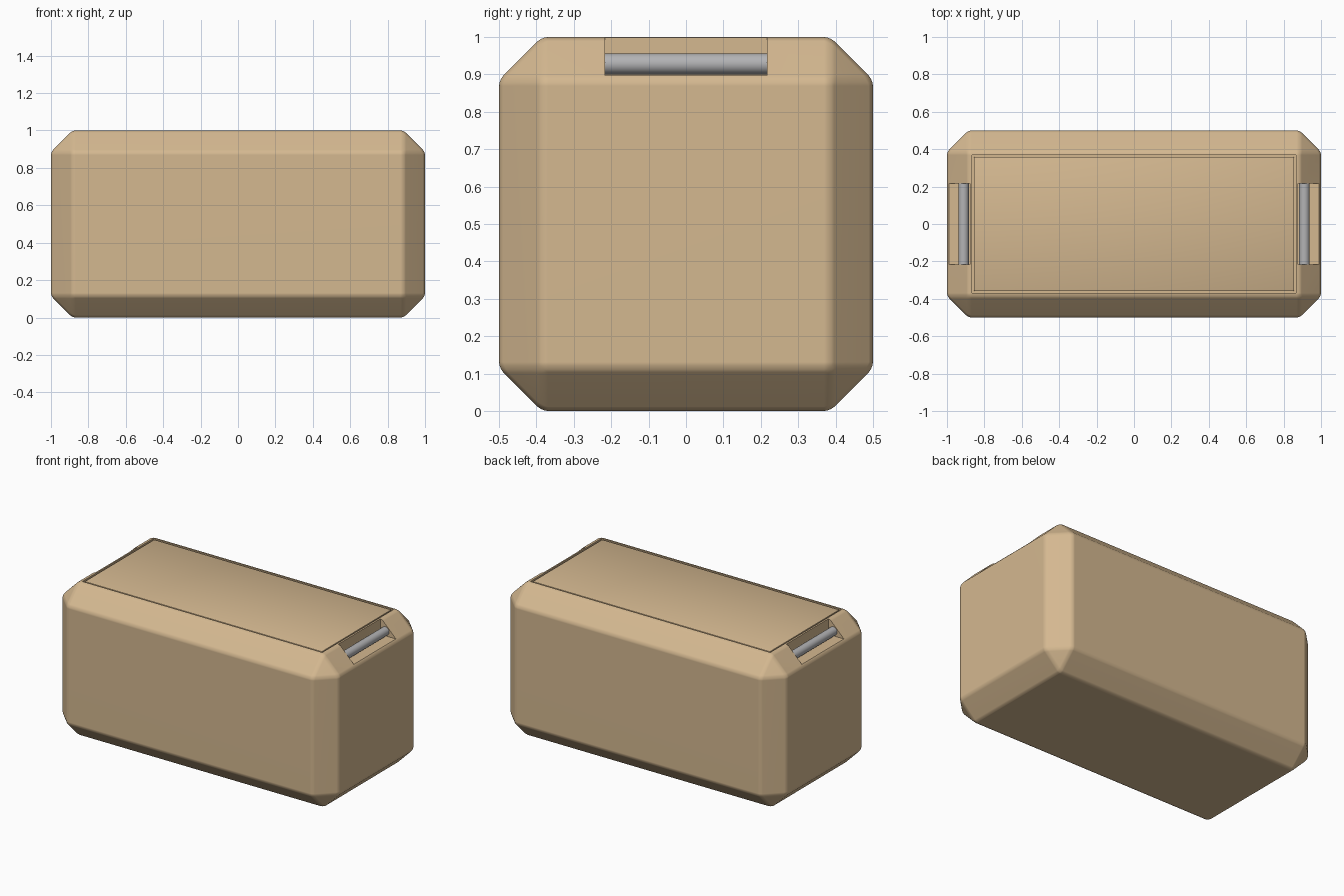
import bpy, bmesh, math
from mathutils import Matrix, Vector

if "Cube" in bpy.data.objects:
    bpy.data.objects.remove(bpy.data.objects["Cube"])


def finish(bm, name, color=None, angle=30):
    me = bpy.data.meshes.new(name)
    bm.to_mesh(me)
    bm.free()
    ob = bpy.data.objects.new(name, me)
    bpy.context.collection.objects.link(ob)
    if color:
        me.materials.append(color)
    bpy.ops.object.select_all(action='DESELECT')
    ob.select_set(True)
    bpy.context.view_layer.objects.active = ob
    bpy.ops.object.shade_smooth_by_angle(angle=math.radians(angle))
    return ob


def box(lo, hi, *bevels):
    """Box between two corners, with successive (width, segments) bevels."""
    lo, hi = Vector(lo), Vector(hi)
    bm = bmesh.new()
    bmesh.ops.create_cube(bm, size=1, matrix=Matrix.Translation((lo + hi) / 2)
                          @ Matrix.Diagonal((*(hi - lo), 1)))
    for width, segments in bevels:
        edges = [e for e in bm.edges if e.calc_face_angle(0) > 0.1]
        bmesh.ops.bevel(bm, geom=edges, offset=width, segments=segments,
                        profile=0.5, affect='EDGES', clamp_overlap=True)
    return bm


def cut(target, cutter):
    cutter.hide_render = True
    mod = target.modifiers.new("cut", 'BOOLEAN')
    mod.operation, mod.solver, mod.object = 'DIFFERENCE', 'EXACT', cutter
    bpy.context.view_layer.objects.active = target
    bpy.ops.object.modifier_apply(modifier=mod.name)
    bpy.data.objects.remove(cutter)


tan = bpy.data.materials.new("tan_shell")
tan.diffuse_color = (0.66, 0.48, 0.28, 1)
tan.use_nodes = True
tan.node_tree.nodes["Principled BSDF"].inputs["Base Color"].default_value = tan.diffuse_color
steel = bpy.data.materials.new("steel")
steel.diffuse_color = (0.45, 0.45, 0.46, 1)
steel.use_nodes = True
steel.node_tree.nodes["Principled BSDF"].inputs["Base Color"].default_value = steel.diffuse_color

# Chamfered shell with softened edges
shell = finish(box((-1, -.5, 0), (1, .5, 1), (.115, 1), (.016, 3)), "crate_shell", tan)

# Shallow pocket on top, filled by the lid panel with a thin gap around it
cut(shell, finish(box((-.866, -.368, .975), (.866, .368, 1.1)), "lid_pocket_cutter", tan))
finish(box((-.856, -.358, .97), (.856, .358, .999), (.003, 2)), "lid_panel", tan)

# Handle recess and grip bar at each end
for side, label in ((-1, "left"), (1, "right")):
    x = sorted((side * .876, side * 1.1))
    cut(shell, finish(box((x[0], -.217, .897), (x[1], .217, 1.1)),
                      "handle_recess_cutter", tan))
    bm = bmesh.new()
    bmesh.ops.create_cone(bm, cap_ends=True, segments=32, radius1=.028, radius2=.028,
                          depth=.436, matrix=Matrix.Translation((side * .911, 0, .928))
                          @ Matrix.Rotation(math.pi / 2, 4, 'X'))
    finish(bm, label + "_handle_bar", steel)

bpy.ops.object.select_all(action='DESELECT')
shell.select_set(True)
bpy.context.view_layer.objects.active = shell
bpy.ops.object.shade_smooth_by_angle(angle=math.radians(30))
normals = shell.modifiers.new("flat_panels", 'WEIGHTED_NORMAL')
normals.keep_sharp = True
